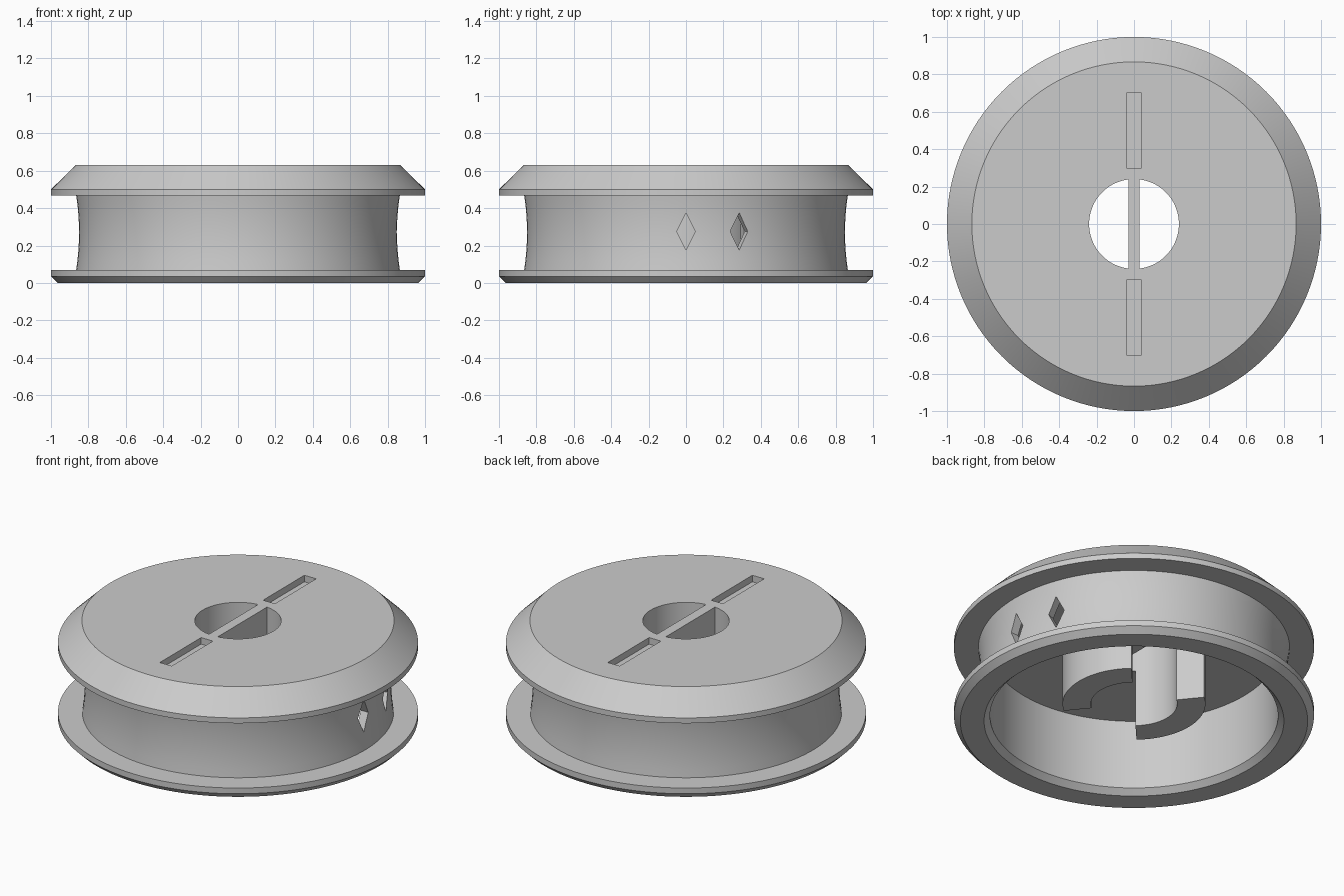
import bpy, bmesh
from math import radians, sin, cos, pi
from mathutils import Matrix

cube = bpy.data.objects.get("Cube")
if cube:
    bpy.data.objects.remove(cube, do_unlink=True)

GREY = (0.6, 0.6, 0.6, 1)
grey = bpy.data.materials.new("plain grey")
grey.use_nodes = True
grey.diffuse_color = GREY
grey.node_tree.nodes["Principled BSDF"].inputs["Base Color"].default_value = GREY


def finish(name, bm):
    """Turn a bmesh into an object with the grey material."""
    bmesh.ops.recalc_face_normals(bm, faces=bm.faces)
    mesh = bpy.data.meshes.new(name)
    bm.to_mesh(mesh)
    bm.free()
    mesh.materials.append(grey)
    obj = bpy.data.objects.new(name, mesh)
    bpy.context.collection.objects.link(obj)
    return obj


def lathe(name, profile, start=0, end=360, steps=128):
    """Sweep a closed (radius, height) profile about z; cap partial sweeps."""
    bm = bmesh.new()
    full = end - start == 360
    rings = []
    for i in range(steps if full else steps + 1):
        a = radians(start + (end - start) * i / steps)
        rings.append([bm.verts.new((r * cos(a), r * sin(a), z)) for r, z in profile])
    n = len(profile)
    for i in range(steps):
        p, q = rings[i], rings[(i + 1) % len(rings)]
        for j in range(n):
            k = (j + 1) % n
            bm.faces.new((p[j], q[j], q[k], p[k]))
    if not full:
        bm.faces.new(rings[0])
        bm.faces.new(rings[-1])
    return finish(name, bm)


def box(name, centre, size):
    bm = bmesh.new()
    bmesh.ops.create_cube(bm, size=1, matrix=Matrix.Translation(centre) @ Matrix.Diagonal((*size, 1)))
    return finish(name, bm)


def diamond(name, angle):
    """Four-sided prism pointing outward at the given angle."""
    bm = bmesh.new()
    place = (Matrix.Rotation(radians(angle), 4, "Z") @ Matrix.Translation((0.83, 0, 0.275))
             @ Matrix.Rotation(pi / 2, 4, "Y") @ Matrix.Diagonal((0.1, 0.05, 0.2, 1)))
    bmesh.ops.create_cone(bm, cap_ends=True, segments=4, radius1=1, radius2=1, depth=1, matrix=place)
    return finish(name, bm)


def smooth(obj):
    bpy.ops.object.select_all(action="DESELECT")
    obj.select_set(True)
    bpy.context.view_layer.objects.active = obj
    bpy.ops.object.shade_smooth_by_angle(angle=radians(25))


# Spool body: bevelled top flange, waisted wall, thin bottom flange, open underside
TOP, CEILING, HOLE = 0.63, 0.46, 0.24
waist = [(0.85 + 0.015 * (t / 4) ** 2, 0.27 + 0.05 * t) for t in range(3, -4, -1)]
body = lathe("spool_body", [
    (HOLE, TOP), (0.867, TOP), (1, 0.5), (1, 0.467), (0.865, 0.467), *waist,
    (0.865, 0.07), (1, 0.07), (1, 0.035), (0.965, 0), (0.833, 0), (0.8, 0.033),
    (0.8, CEILING), (HOLE, CEILING)])

# Blind slots in the top and diamond holes in the wall
cutters = [box("slot_cutter", (0, s * 0.5, TOP), (0.08, 0.4, 0.08)) for s in (1, -1)]
cutters += [diamond("diamond_cutter", a) for a in (0, 19.5)]
bpy.context.view_layer.objects.active = body
for cutter in cutters:
    cutter.hide_render = True
    mod = body.modifiers.new("cut", "BOOLEAN")
    mod.operation, mod.solver, mod.object = "DIFFERENCE", "EXACT", cutter
    bpy.ops.object.modifier_apply(modifier=mod.name)
    bpy.data.objects.remove(cutter, do_unlink=True)
smooth(body)

# Two curved hub walls hanging below the centre hole
for name, middle in (("left_hub_wall", 0), ("right_hub_wall", 180)):
    hub = lathe(name, [(HOLE, 0.11), (0.397, 0.11), (0.397, CEILING), (HOLE, CEILING)],
                middle - 51, middle + 48, 36)
    smooth(hub)

# Bar across the centre hole
box("cross_bar", (0, 0, (TOP + CEILING) / 2), (0.06, 2 * HOLE, TOP - CEILING))
